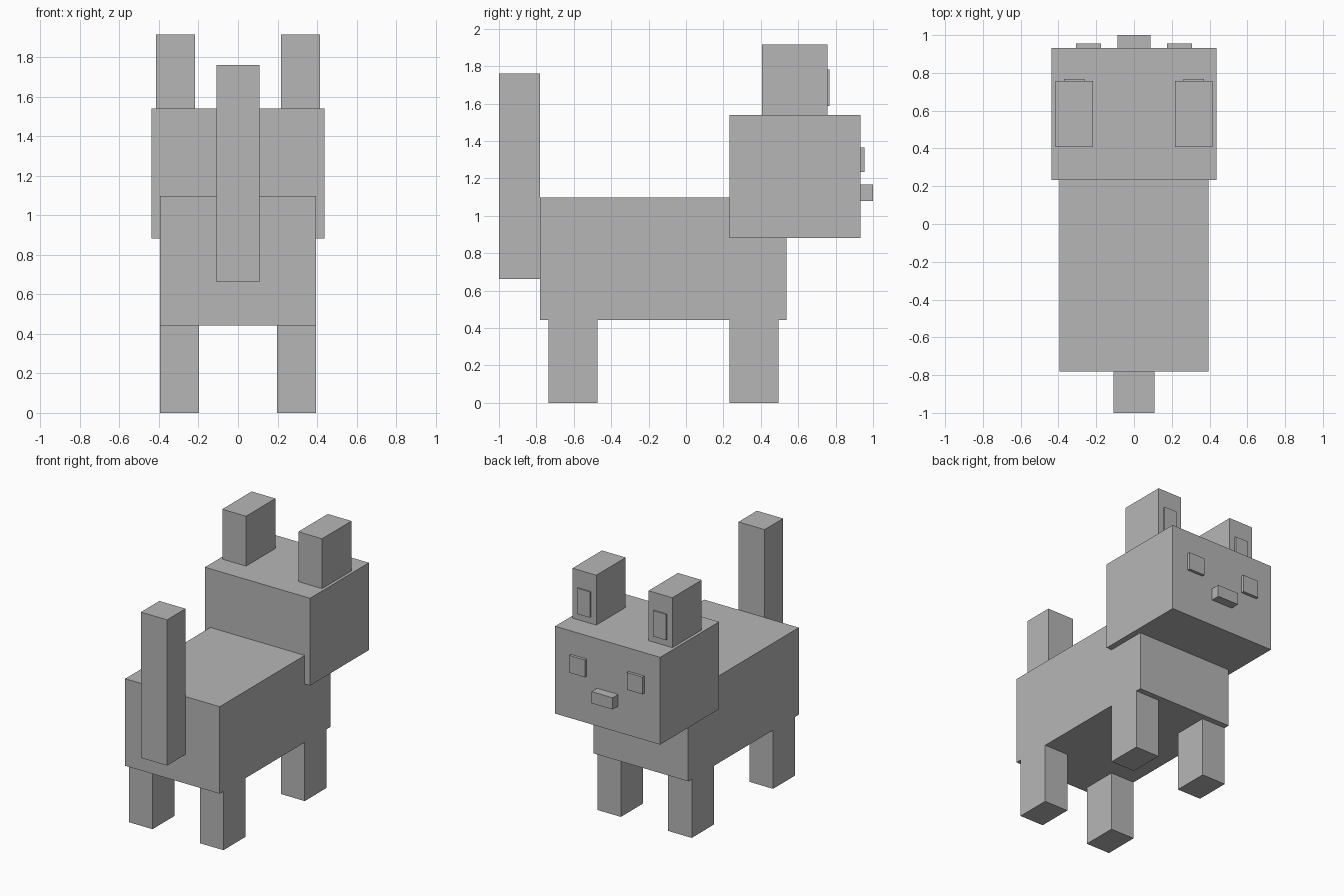
import bpy

if "Cube" in bpy.data.objects:
    bpy.data.objects.remove(bpy.data.objects["Cube"])

grey = bpy.data.materials.new("plain grey")
grey.diffuse_color = (0.47, 0.47, 0.47, 1)
grey.use_nodes = True
grey.node_tree.nodes["Principled BSDF"].inputs["Base Color"].default_value = grey.diffuse_color


def box(name, x, y, z):
    """Axis-aligned box from (min, max) ranges."""
    bpy.ops.mesh.primitive_cube_add(size=1)
    ob = bpy.context.object
    ob.name = ob.data.name = name
    lo, hi = zip(x, y, z)
    for v in ob.data.vertices:
        v.co = [hi[i] if v.co[i] > 0 else lo[i] for i in range(3)]
    ob.data.materials.append(grey)
    return ob


def pair(name, x, y, z):
    """The same box on both sides of x = 0."""
    box("right_" + name, x, y, z)
    box("left_" + name, (-x[1], -x[0]), y, z)


# body, head and upright tail
box("body", (-0.394, 0.394), (-0.78, 0.536), (0.442, 1.098))
box("head", (-0.438, 0.438), (0.232, 0.933), (0.882, 1.54))
box("tail", (-0.109, 0.109), (-1.0, -0.78), (0.662, 1.76))

# legs
pair("back_leg", (0.197, 0.394), (-0.736, -0.474), (0, 0.442))
pair("front_leg", (0.197, 0.394), (0.232, 0.494), (0, 0.442))

# ears with raised inner panels
pair("ear", (0.218, 0.416), (0.407, 0.757), (1.54, 1.916))
pair("inner_ear", (0.263, 0.371), (0.757, 0.768), (1.588, 1.782))

# face
pair("eye", (0.175, 0.306), (0.933, 0.955), (1.234, 1.364))
box("nose", (-0.088, 0.088), (0.933, 1.0), (1.079, 1.167))
